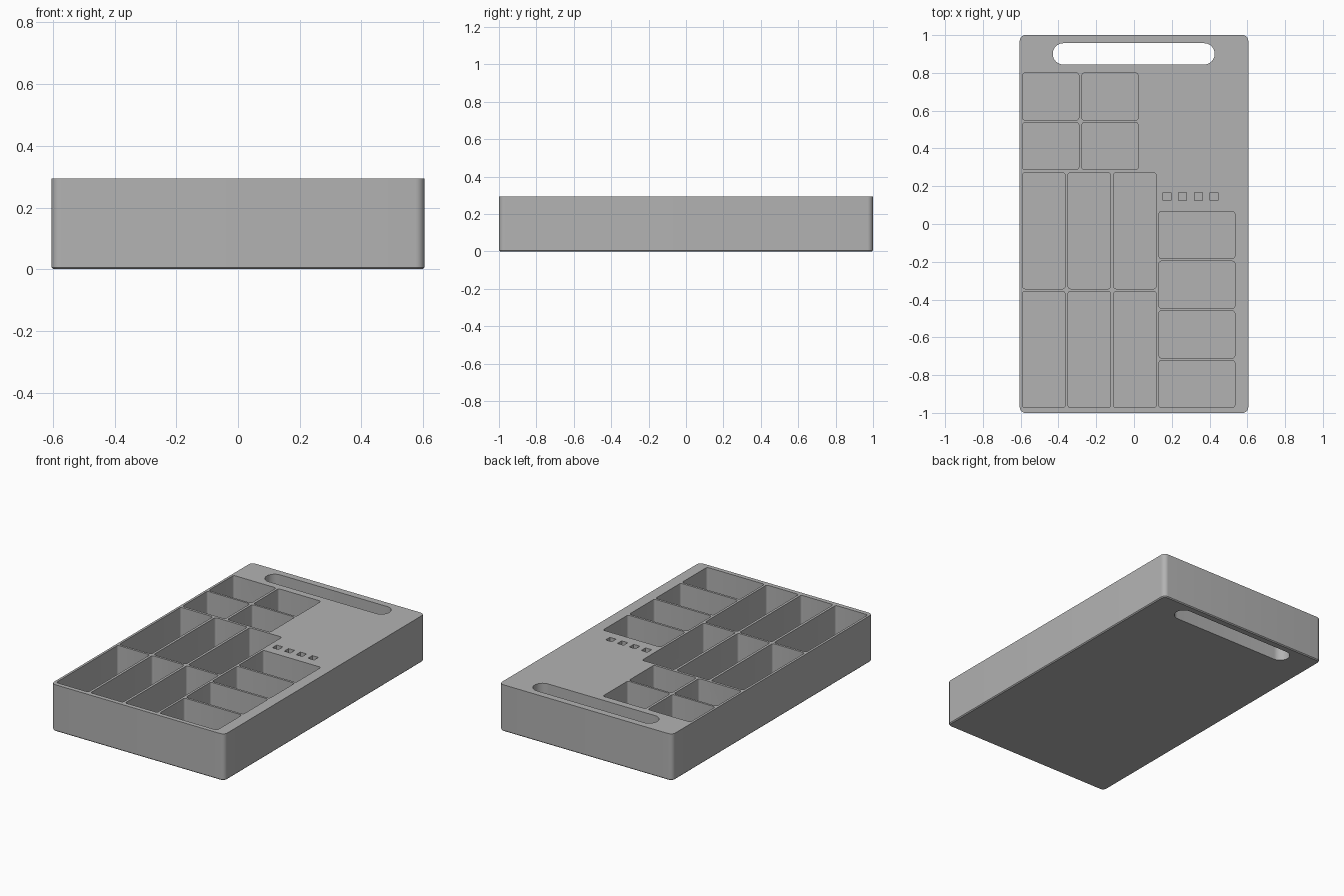
import bpy
import bmesh
from math import cos, sin, pi, radians

if "Cube" in bpy.data.objects:
    bpy.data.objects.remove(bpy.data.objects["Cube"], do_unlink=True)

HEIGHT = 0.294
FLOOR = 0.02
CHAMFER = 0.006


def outline(x0, x1, y0, y1, r, segs):
    """Counter-clockwise rounded rectangle."""
    corners = [(x1 - r, y1 - r), (x0 + r, y1 - r), (x0 + r, y0 + r), (x1 - r, y0 + r)]
    return [(cx + r * cos((q + i / segs) * pi / 2), cy + r * sin((q + i / segs) * pi / 2))
            for q, (cx, cy) in enumerate(corners) for i in range(segs + 1)]


def add_prism(bm, rings):
    """Closed solid through a stack of (outline, z) rings."""
    loops = [[bm.verts.new((x, y, z)) for x, y in pts] for pts, z in rings]
    n = len(loops[0])
    for low, high in zip(loops, loops[1:]):
        for i in range(n):
            j = (i + 1) % n
            bm.faces.new((low[i], low[j], high[j], high[i]))
    bm.faces.new(loops[0][::-1])
    bm.faces.new(loops[-1])


def make_object(name, bm):
    bmesh.ops.remove_doubles(bm, verts=bm.verts, dist=1e-5)
    mesh = bpy.data.meshes.new(name)
    bm.to_mesh(mesh)
    bm.free()
    obj = bpy.data.objects.new(name, mesh)
    bpy.context.collection.objects.link(obj)
    return obj


# Solid block with rounded corners and a small bottom chamfer
bm = bmesh.new()
c = CHAMFER
add_prism(bm, [
    (outline(-0.605 + c, 0.605 - c, -1 + c, 1 - c, 0.03 - c, 8), 0),
    (outline(-0.605, 0.605, -1, 1, 0.03, 8), c),
    (outline(-0.605, 0.605, -1, 1, 0.03, 8), HEIGHT)])
tray = make_object("tray", bm)

# Cutters for every opening
bm = bmesh.new()


def pocket(x0, x1, y0, y1, r=0.013, bottom=FLOOR, segs=4):
    pts = outline(x0, x1, y0, y1, r, segs)
    add_prism(bm, [(pts, bottom), (pts, HEIGHT + 0.1)])


# Four compartments near the handle
for x in (-0.59, -0.276):
    for y in (0.288, 0.55):
        pocket(x, x + 0.298, y, y + 0.249)
# Six long compartments
for i in range(3):
    for y in (-0.972, -0.343):
        x = -0.59 + 0.241 * i
        pocket(x, x + 0.225, y, y + 0.615)
# Four wide compartments along the side
for i in range(4):
    y = -0.972 + 0.263 * i
    pocket(0.132, 0.534, y, y + 0.249)
# Row of small square sockets
for i in range(4):
    x = 0.153 + 0.083 * i
    pocket(x, x + 0.043, 0.124, 0.167, r=0.003, bottom=HEIGHT - 0.1, segs=2)
# Handle slot right through the block
pocket(-0.43, 0.427, 0.844, 0.957, r=0.056, bottom=-0.1, segs=10)
cutter = make_object("opening_cutter", bm)
cutter.hide_render = True

# Cut the openings, then drop the cutter
bpy.context.view_layer.objects.active = tray
tray.select_set(True)
mod = tray.modifiers.new("openings", 'BOOLEAN')
mod.operation = 'DIFFERENCE'
mod.solver = 'EXACT'
mod.object = cutter
bpy.ops.object.modifier_apply(modifier=mod.name)
bpy.data.objects.remove(cutter, do_unlink=True)

# Single grey plastic
grey = bpy.data.materials.new("grey_plastic")
grey.use_nodes = True
colour = (0.45, 0.45, 0.45, 1)
grey.diffuse_color = colour
grey.node_tree.nodes["Principled BSDF"].inputs["Base Color"].default_value = colour
tray.data.materials.clear()
tray.data.materials.append(grey)

bpy.ops.object.select_all(action='DESELECT')
tray.select_set(True)
bpy.ops.object.shade_smooth_by_angle(angle=radians(30))
